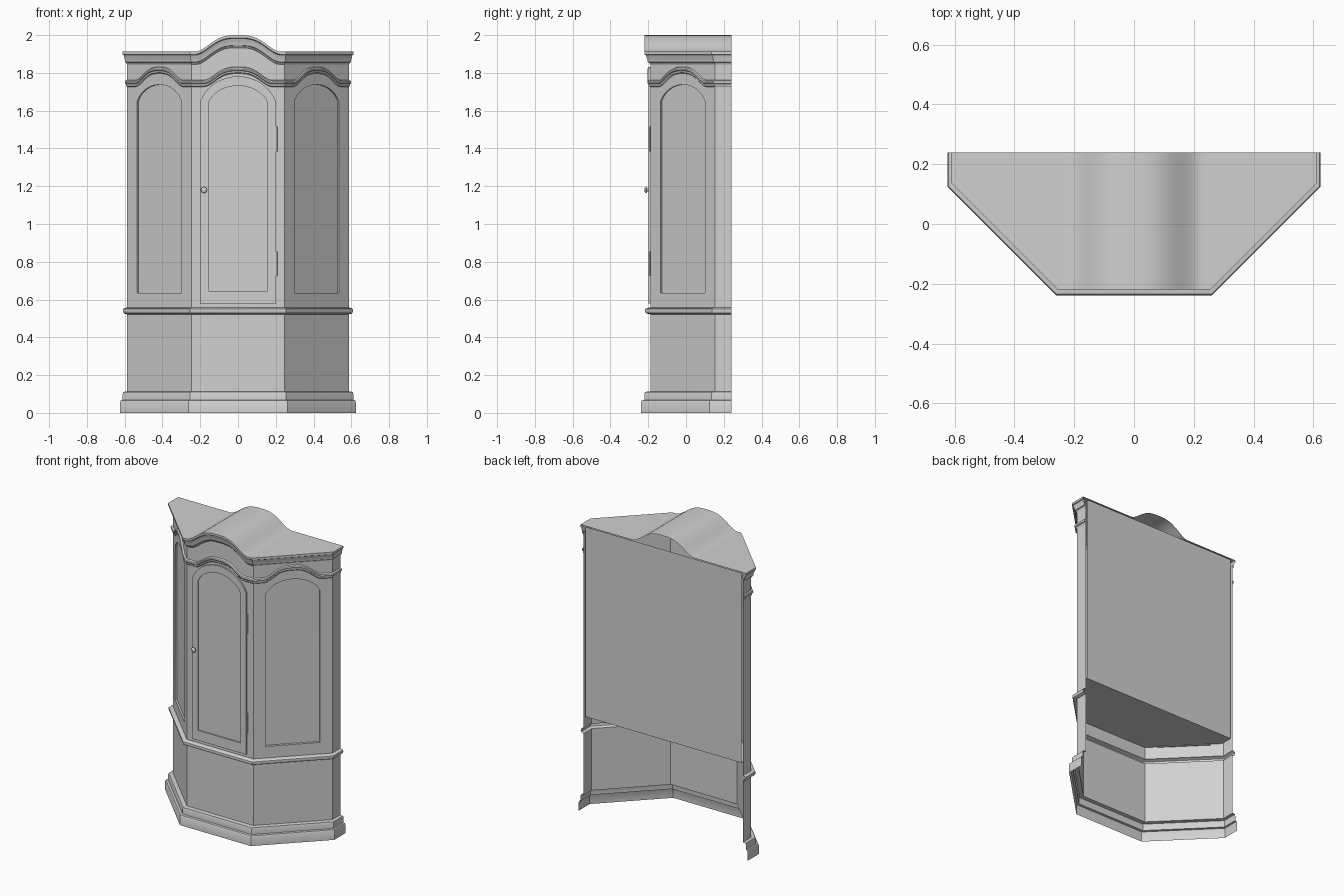
import bpy, bmesh
from math import pi, cos, sin
from mathutils import Vector, Matrix

if "Cube" in bpy.data.objects:
    bpy.data.objects.remove(bpy.data.objects["Cube"])

COLOUR = (0.64, 0.64, 0.64, 1)
grey = bpy.data.materials.new("plain_grey")
grey.use_nodes = True
grey.diffuse_color = COLOUR
grey.node_tree.nodes["Principled BSDF"].inputs["Base Color"].default_value = COLOUR

BACK = 0.24
STEPS = 36
UP = Vector((0, 0, 1))


def finish(name, bm):
    mesh = bpy.data.meshes.new(name)
    bm.to_mesh(mesh)
    bm.free()
    mesh.materials.append(grey)
    obj = bpy.data.objects.new(name, mesh)
    bpy.context.collection.objects.link(obj)
    bpy.ops.object.select_all(action='DESELECT')
    obj.select_set(True)
    bpy.context.view_layer.objects.active = obj
    bpy.ops.object.shade_smooth_by_angle(angle=0.6)
    return obj


def corners(d=0.0):
    """Canted footprint grown outward by d, from back left round to back right."""
    half = [(0.588 + 0.72 * d, BACK), (0.588 + 0.72 * d, 0.154 - 0.61 * d),
            (0.245 + 0.33 * d, -0.189 - d)]
    return [Vector((x, y, 0)) for x, y in half + [(-x, y) for x, y in reversed(half)]]


def bell(t, foot):
    """Ogee hump: 1 in the middle, 0 from foot outwards."""
    s = min(abs(t) / foot, 1)
    return 0.5 + 0.5 * cos(pi * s ** 1.5)


def sweep(name, profile, humps=(), rise=0.0, foot=1.0):
    """Run a profile of (offset, z) round the footprint, humped on some sides."""
    bm = bmesh.new()
    rings = []
    for d, z in profile:
        c = corners(d)
        ring = []
        for i in range(5):
            n = STEPS if i in humps else 1
            for k in range(n):
                lift = rise * bell(2 * k / n - 1, foot) if i in humps else 0
                ring.append(bm.verts.new(c[i].lerp(c[i + 1], k / n) + UP * (z + lift)))
        ring.append(bm.verts.new(c[5] + UP * z))
        rings.append(ring)
    for low, high in zip(rings, rings[1:]):
        for k in range(len(low) - 1):
            bm.faces.new((low[k], high[k], high[k + 1], low[k + 1]))
    return finish(name, bm)


def arch(w, bottom, spring, top, n=20):
    """Arched outline with small shoulders, anticlockwise."""
    a0 = 0.35
    pts = [(-w, bottom), (w, bottom)]
    for k in range(n + 1):
        a = a0 + (pi - 2 * a0) * k / n
        pts.append((w * cos(a) / cos(a0),
                    spring + (top - spring) * (sin(a) - sin(a0)) / (1 - sin(a0))))
    return pts


def board(name, side, outer, inner=None, front=0.0, rim=0.0, depth=0.01):
    """Flat board on one side of the case, with an optional sunk panel."""
    c = corners()
    mid = (c[side] + c[side + 1]) / 2
    along = (c[side] - c[side + 1]).normalized()
    out = along.cross(UP)
    bm = bmesh.new()

    def loop(pts, h):
        return [bm.verts.new(mid + along * u + UP * z + out * h) for u, z in pts]

    def ring_edges(vs):
        return [bm.edges.new((vs[k - 1], vs[k])) for k in range(len(vs))]

    def wall(a, b):
        for k in range(len(a)):
            bm.faces.new((a[k - 1], a[k], b[k], b[k - 1]))

    edge = loop(outer, front)
    if inner:
        hole = loop(inner, front)
        bmesh.ops.triangle_fill(bm, edges=ring_edges(edge) + ring_edges(hole),
                                use_beauty=True, normal=out)
        sunk = loop(inner, front - depth)
        wall(hole, sunk)
        bm.faces.new(sunk)
    else:
        bm.faces.new(edge)
    if rim:
        wall(loop(outer, front - rim), edge)
    return finish(name, bm)


def rect(w, z0, z1):
    return [(-w, z0), (w, z0), (w, z1), (-w, z1)]


# Base: open skirt, plinth and hollow waist moulding
FOOT, TOP = 0.556, 1.87
sweep("base_wall", [(0, 0.112), (0, 0.524)])
sweep("plinth", [(0.0495, 0), (0.0495, 0.058), (0.045, 0.066), (0.031, 0.068),
                 (0.031, 0.1), (0.027, 0.111), (0, 0.114)])
sweep("waist_moulding", [(0, 0.522), (0.016, 0.525), (0.025, 0.53), (0.029, 0.54),
                         (0.027, 0.55), (0.018, 0.555), (0, 0.558)])

# Upper case walls: returns, canted sides with sunk arches, humped front
for side, label in ((0, "left"), (4, "right")):
    board(label + "_return", side, rect(0.043, FOOT, TOP))
for side, label in ((1, "left"), (3, "right")):
    board(label + "_canted_side", side, rect(0.2425, FOOT, TOP),
          arch(0.166, 0.635, 1.65, 1.738))
hump_top = [(0.245 * t, TOP + 0.088 * bell(t, 0.9))
            for t in (1 - 2 * k / STEPS for k in range(STEPS + 1))]
board("front_wall", 2, [(-0.245, FOOT), (0.245, FOOT)] + hump_top)

# Door with sunk panel, hinges and knob
board("door", 2, arch(0.2, 0.578, 1.65, 1.782), arch(0.156, 0.645, 1.645, 1.732),
      front=0.01, rim=0.01, depth=0.008)
for z, label in ((1.45, "upper"), (0.79, "lower")):
    bm = bmesh.new()
    bmesh.ops.create_cone(bm, cap_ends=True, segments=12, radius1=0.005, radius2=0.005,
                          depth=0.13, matrix=Matrix.Translation((0.203, -0.193, z)))
    finish(label + "_hinge", bm)
bm = bmesh.new()
spot = Matrix.Translation((-0.18, -0.203, 1.18)) @ Matrix.Rotation(pi / 2, 4, 'X')
bmesh.ops.create_cone(bm, cap_ends=True, segments=16, radius1=0.008, radius2=0.008,
                      depth=0.02, matrix=spot)
bmesh.ops.create_uvsphere(bm, u_segments=16, v_segments=10, radius=0.016,
                          matrix=Matrix.Translation((-0.18, -0.212, 1.18))
                          @ Matrix.Diagonal((1, 0.5, 1, 1)))
finish("door_knob", bm)

# Wavy frieze moulding and cornice
sweep("frieze_moulding", [(0, 1.726), (0.005, 1.731), (0.006, 1.74), (0.013, 1.743),
                          (0.015, 1.751), (0.012, 1.758), (0, 1.762)],
      humps=(1, 2, 3), rise=0.07, foot=0.74)
sweep("cornice", [(0, 1.845), (0.008, 1.856), (0.014, 1.858), (0.016, 1.872), (0.022, 1.888),
                  (0.024, 1.894), (0.031, 1.898), (0.031, 1.912)],
      humps=(2,), rise=0.088, foot=0.9)

# Roof sheet, open at the back under the hump
bm = bmesh.new()
c = corners(0.031)
half = c[2].x
line = [c[1]] + [c[2].lerp(c[3], k / STEPS) for k in range(STEPS + 1)] + [c[4]]
pairs = []
for p in line:
    z = 1.912 + 0.088 * bell(p.x / half, 0.9)
    pairs.append([bm.verts.new((p.x, y, z)) for y in (p.y, BACK)])
for (a, b), (e, f) in zip(pairs, pairs[1:]):
    bm.faces.new((a, b, f, e))
finish("roof", bm)

# Raised shelf floor and back panel, set just inside the walls
REAR, FLOOR, INSIDE = 0.236, 0.638, 0.576
bm = bmesh.new()
plan = [(max(-INSIDE, min(p.x, INSIDE)), min(p.y, REAR), FLOOR) for p in corners()]
bm.faces.new([bm.verts.new(p) for p in reversed(plan)])
finish("shelf_floor", bm)
bm = bmesh.new()
bm.faces.new([bm.verts.new((x, REAR, z)) for x, z in reversed(rect(INSIDE, FLOOR, 1.905))])
finish("back_panel", bm)
